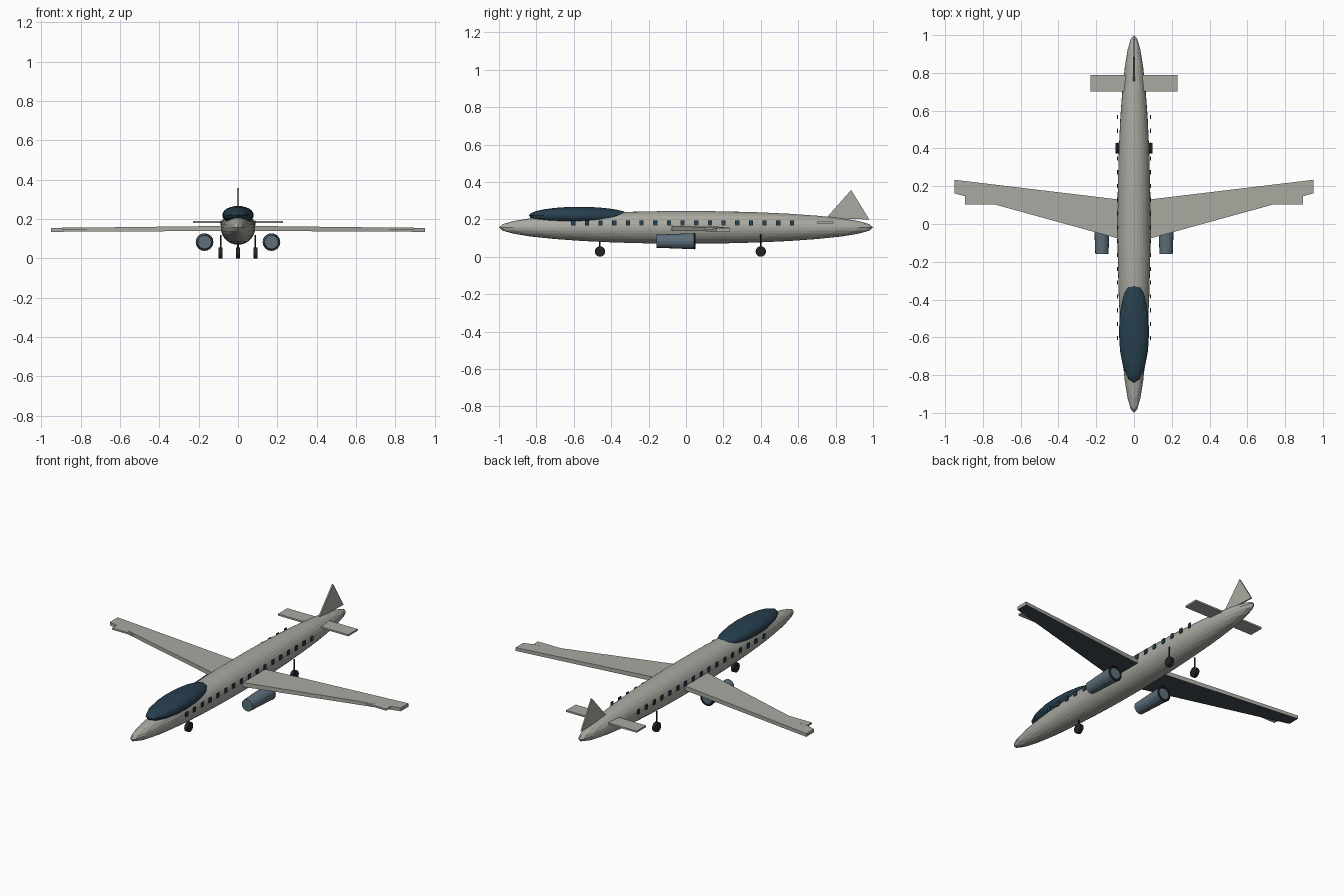
import bpy
from math import pi

if "Cube" in bpy.data.objects:
    bpy.data.objects.remove(bpy.data.objects["Cube"])


def material(name, rgb):
    m = bpy.data.materials.new(name)
    m.diffuse_color = (*rgb, 1)
    m.use_nodes = True
    m.node_tree.nodes["Principled BSDF"].inputs["Base Color"].default_value = m.diffuse_color
    return m


HULL = material("hull_grey", (0.40, 0.40, 0.36))
GLASS = material("dark_glass", (0.02, 0.05, 0.075))
ENGINE = material("engine_blue", (0.11, 0.16, 0.2))
RUBBER = material("rubber", (0.015, 0.018, 0.02))
UNDER = material("underside", (0.05, 0.07, 0.08))


def finish(name, mat, scale=None):
    o = bpy.context.object
    o.name = name
    if scale:
        o.scale = scale
    o.data.materials.append(mat)
    return o


def ellipsoid(name, loc, radii, seg, rings, mat):
    bpy.ops.mesh.primitive_uv_sphere_add(segments=seg, ring_count=rings, radius=1, location=loc)
    return finish(name, mat, radii)


def box(name, loc, size, mat):
    bpy.ops.mesh.primitive_cube_add(size=1, location=loc)
    return finish(name, mat, size)


def cone(name, loc, r1, r2, depth, rot, mat, sides=16):
    bpy.ops.mesh.primitive_cone_add(vertices=sides, radius1=r1, radius2=r2, depth=depth,
                                    location=loc, rotation=rot)
    return finish(name, mat)


def prism(name, bottom, top, mats):
    """Solid between two outlines with the same point count; face 0 is the bottom."""
    n = len(bottom)
    faces = [list(range(n))[::-1], list(range(n, 2 * n))]
    faces += [[i, (i + 1) % n, n + (i + 1) % n, n + i] for i in range(n)]
    me = bpy.data.meshes.new(name)
    me.from_pydata(bottom + top, [], faces)
    o = bpy.data.objects.new(name, me)
    bpy.context.collection.objects.link(o)
    for m in mats:
        me.materials.append(m)
    if len(mats) > 1:
        me.polygons[0].material_index = 1
    return o


# Fuselage and canopy
ellipsoid("fuselage", (0, 0, 0.157), (0.0875, 1, 0.0875), 32, 16, HULL)
ellipsoid("canopy", (0, -0.57, 0.22), (0.08, 0.27, 0.047), 16, 12, GLASS)

# Tail fin
fin = [(0.75, 0.207), (0.98, 0.199), (0.883, 0.357)]
prism("tail_fin", [(0.004, y, z) for y, z in fin][::-1],
      [(-0.004, y, z) for y, z in fin][::-1], [HULL])

for s, side in ((-1, "left"), (1, "right")):
    # Swept wing with dark underside
    plan = [(0, -0.1), (0.95, 0.162), (0.95, 0.234), (0, 0.12)]
    if s < 0:
        plan = [(-x, y) for x, y in plan][::-1]
    prism(f"{side}_wing", [(x, y, 0.14 - 0.005 * abs(x)) for x, y in plan],
          [(x, y, 0.166 - 0.012 * abs(x)) for x, y in plan], [HULL, UNDER])
    # Leading edge slat and horizontal tail
    box(f"{side}_wing_slat", (s * 0.722, 0.125, 0.151), (0.345, 0.042, 0.01), HULL)
    box(f"{side}_tailplane", (s * 0.135, 0.745, 0.184), (0.19, 0.088, 0.01), HULL)
    # Engine pod with rear rim
    cone(f"{side}_engine", (s * 0.17, -0.055, 0.083), 0.035, 0.043, 0.205, (-pi / 2, 0, 0), ENGINE)
    bpy.ops.mesh.primitive_torus_add(major_segments=16, minor_segments=6, major_radius=0.038,
                                     minor_radius=0.007, location=(s * 0.17, 0.045, 0.083),
                                     rotation=(pi / 2, 0, 0))
    finish(f"{side}_engine_rim", RUBBER)
    # Cabin windows
    for i in range(17):
        box(f"{side}_window_{i}", (s * 0.0875, -0.603 + 0.0731 * i, 0.18),
            (0.005, 0.022, 0.027), GLASS)

# Landing gear
for name, x, y, top in (("nose", 0, -0.46, 0.11), ("left_main", -0.088, 0.4, 0.12),
                        ("right_main", 0.088, 0.4, 0.12)):
    cone(f"{name}_wheel", (x, y, 0.028), 0.028, 0.028, 0.02, (0, pi / 2, 0), RUBBER)
    cone(f"{name}_strut", (x, y, (top + 0.03) / 2), 0.004, 0.004, top - 0.03, (0, 0, 0), RUBBER, 8)
